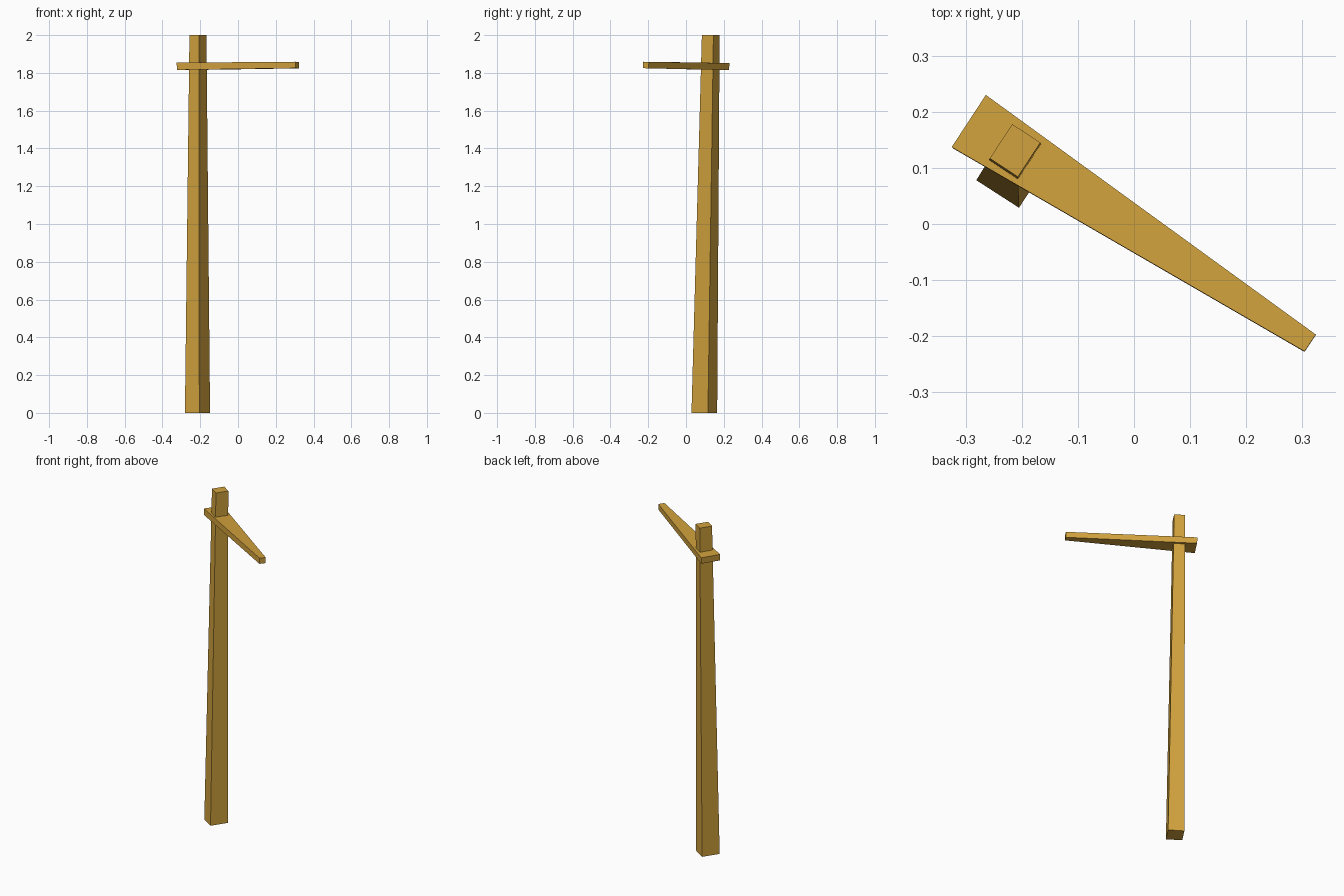
import bpy, bmesh

if "Cube" in bpy.data.objects:
    bpy.data.objects.remove(bpy.data.objects["Cube"])

wood = bpy.data.materials.new("golden wood")
wood.diffuse_color = (0.64, 0.36, 0.047, 1)
wood.use_nodes = True
wood.node_tree.nodes["Principled BSDF"].inputs["Base Color"].default_value = wood.diffuse_color


def tapered_beam(name, start, end):
    """Four-sided beam joining two end quads."""
    bm = bmesh.new()
    a = [bm.verts.new(p) for p in start]
    b = [bm.verts.new(p) for p in end]
    bm.faces.new(a)
    bm.faces.new(b)
    for i in range(4):
        j = (i + 1) % 4
        bm.faces.new((a[i], a[j], b[j], b[i]))
    bmesh.ops.recalc_face_normals(bm, faces=bm.faces)
    mesh = bpy.data.meshes.new(name)
    bm.to_mesh(mesh)
    bm.free()
    mesh.materials.append(wood)
    obj = bpy.data.objects.new(name, mesh)
    bpy.context.collection.objects.link(obj)
    return obj


# Leaning upright post, narrower at the top
foot = [(-0.281, 0.078), (-0.205, 0.029), (-0.148, 0.116), (-0.224, 0.165)]
head = [(-0.257, 0.117), (-0.207, 0.084), (-0.167, 0.145), (-0.217, 0.178)]
tapered_beam("post", [(x, y, 0) for x, y in foot], [(x, y, 2) for x, y in head])

# Flat cross arm, tapering towards its long end and rising slightly
tapered_beam("cross_arm",
             [(-0.325, 0.137, 1.854), (-0.264, 0.230, 1.852),
              (-0.262, 0.228, 1.815), (-0.323, 0.135, 1.816)],
             [(0.304, -0.227, 1.859), (0.324, -0.197, 1.858),
              (0.324, -0.198, 1.824), (0.304, -0.228, 1.825)])
